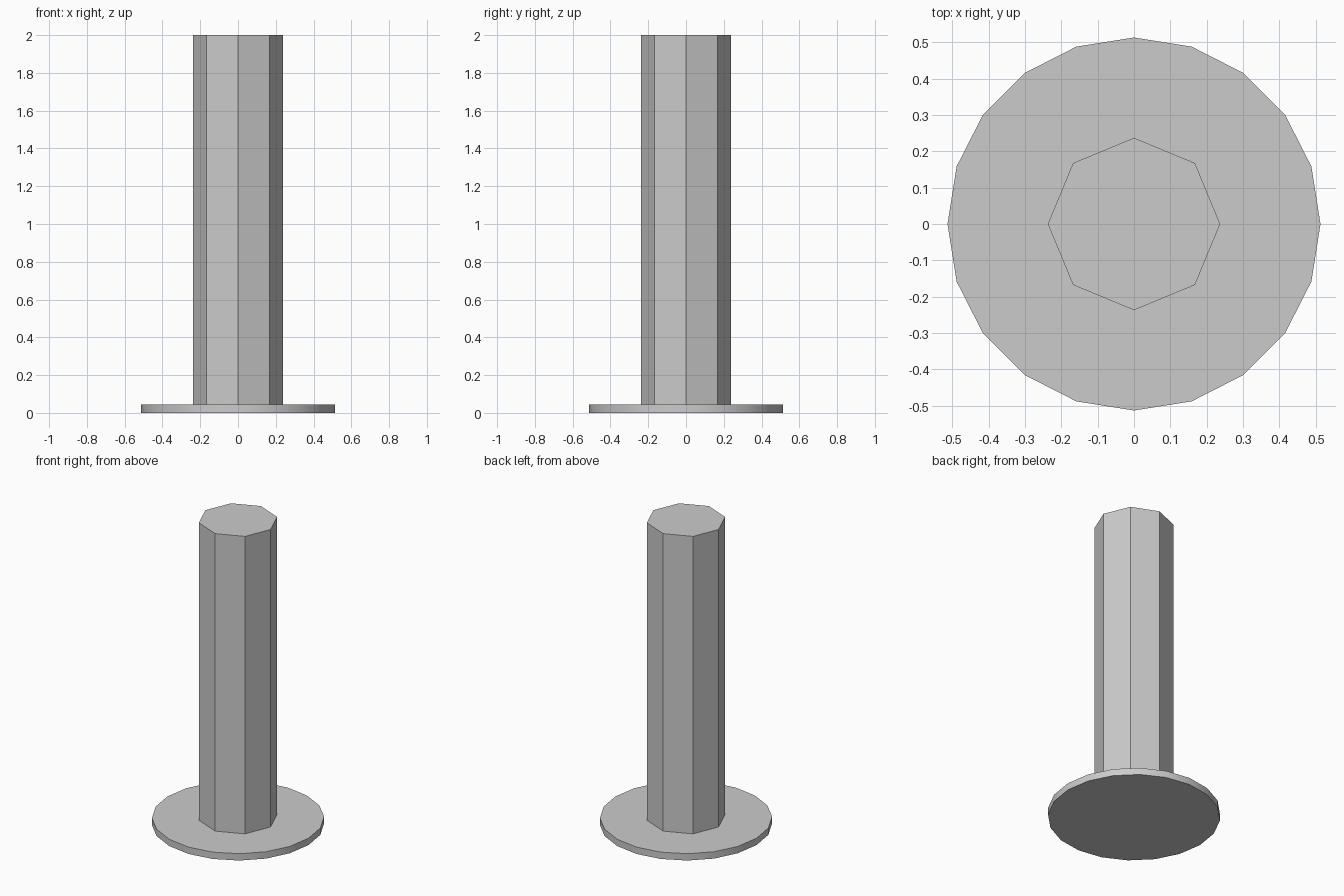
import bpy
import math

cube = bpy.data.objects.get("Cube")
if cube:
    bpy.data.objects.remove(cube, do_unlink=True)

# Single plain grey
grey = bpy.data.materials.new("plain_grey")
grey.use_nodes = True
colour = (0.6, 0.6, 0.6, 1)
grey.diffuse_color = colour
grey.node_tree.nodes["Principled BSDF"].inputs["Base Color"].default_value = colour


def prism(name, sides, radius, bottom, top):
    """Upright prism with a corner on each axis."""
    bpy.ops.mesh.primitive_cylinder_add(
        vertices=sides, radius=radius, depth=top - bottom,
        location=(0, 0, (bottom + top) / 2))
    obj = bpy.context.object
    obj.name = name
    obj.data.materials.append(grey)
    # Rounds the base rim, keeps the post facets crisp
    bpy.ops.object.shade_smooth_by_angle(angle=math.radians(30))
    return obj


# Thin round foot and the eight-sided post standing on it
prism("base_disc", 20, 0.513, 0, 0.045)
prism("post", 8, 0.237, 0.045, 2)
